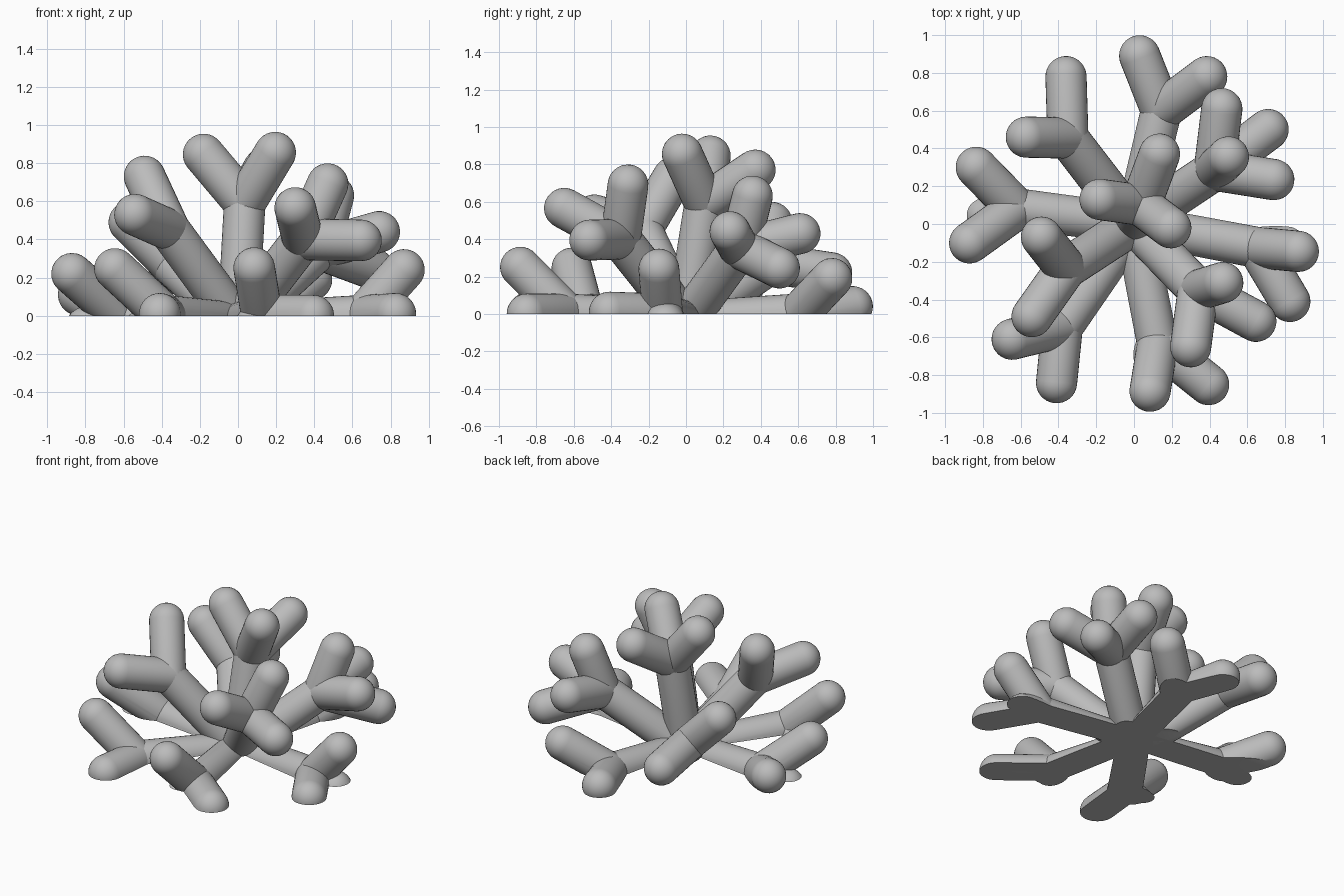
import bpy
import bmesh
from math import cos, sin, pi, tau
from mathutils import Vector

RADIUS = 0.109
SIDES = 32
ARC = 8
ROOT = (0, 0, -.04)

cube = bpy.data.objects.get("Cube")
if cube:
    bpy.data.objects.remove(cube, do_unlink=True)

grey = bpy.data.materials.new("coral_grey")
grey.use_nodes = True
colour = (0.5, 0.5, 0.5, 1)
grey.diffuse_color = colour
grey.node_tree.nodes["Principled BSDF"].inputs["Base Color"].default_value = colour


def add_capsule(bm, start, end):
    """Round-ended rod, cut flat and closed at ground level."""
    start, end = Vector(start), Vector(end)
    axis = end - start
    part = bmesh.new()
    # Half outline of the rod, spun around its length
    steps = [i * pi / 2 / ARC for i in range(ARC + 1)]
    outline = [(RADIUS * sin(a), -RADIUS * cos(a)) for a in steps]
    outline += [(RADIUS * cos(a), axis.length + RADIUS * sin(a)) for a in steps]
    verts = [part.verts.new((x, 0, z)) for x, z in outline]
    edges = [part.edges.new(pair) for pair in zip(verts, verts[1:])]
    bmesh.ops.spin(part, geom=verts + edges, cent=(0, 0, 0), axis=(0, 0, 1),
                   angle=tau, steps=SIDES, use_merge=False)
    bmesh.ops.remove_doubles(part, verts=part.verts[:], dist=0.0001)
    turn = axis.to_track_quat("Z", "Y")
    for v in part.verts:
        v.co = turn @ v.co + start
    # Flat underside
    bmesh.ops.bisect_plane(part, geom=part.verts[:] + part.edges[:] + part.faces[:],
                           plane_co=(0, 0, 0), plane_no=(0, 0, 1), clear_inner=True)
    rim = [e for e in part.edges if e.is_boundary]
    if rim:
        bmesh.ops.holes_fill(part, edges=rim, sides=0)
    bmesh.ops.recalc_face_normals(part, faces=part.faces[:])
    mesh = bpy.data.meshes.new("rod")
    part.to_mesh(mesh)
    part.free()
    bm.from_mesh(mesh)
    bpy.data.meshes.remove(mesh)


def add_branch(name, fork, tips):
    """A stem from the root to the fork, then one finger to each tip."""
    bm = bmesh.new()
    add_capsule(bm, ROOT, fork)
    for tip in tips:
        add_capsule(bm, fork, tip)
    mesh = bpy.data.meshes.new(name)
    bm.to_mesh(mesh)
    bm.free()
    mesh.materials.append(grey)
    obj = bpy.data.objects.new(name, mesh)
    bpy.context.collection.objects.link(obj)
    return obj


# Name, fork point and finger tips of each branch
BRANCHES = [
    ("centre_branch", (.035, .1, .59),
     [(-.18, .13, .845), (.195, -.02, .855), (.135, .37, .77)]),
    ("raised_back_right_branch", (-.35, .455, .27),
     [(-.36, .78, .22), (-.57, .46, .49)]),
    ("raised_back_left_branch", (.425, .285, .35),
     [(.465, .61, .43), (.71, .5, .245), (.74, .235, .44), (.5, .355, .63)]),
    ("raised_front_left_branch", (.34, -.35, .4),
     [(.47, -.31, .69), (.645, -.515, .395), (.3, -.65, .565)]),
    ("raised_front_right_branch", (-.36, -.235, .45),
     [(-.54, -.49, .53), (-.49, -.07, .73)]),
    ("ground_back_branch", (.145, .6, 0),
     [(.03, .89, .04), (.385, .78, .19), (.27, .74, -.15)]),
    ("ground_left_branch", (.655, -.125, 0),
     [(.87, -.145, .24), (.825, -.41, .01), (.81, -.11, -.05)]),
    ("ground_front_branch", (.125, -.635, 0),
     [(.085, -.885, .25), (.395, -.85, 0), (.05, -.76, -.12)]),
    ("ground_front_right_branch", (-.38, -.545, 0),
     [(-.41, -.84, .01), (-.645, -.61, .245), (-.56, -.5, -.12)]),
    ("ground_right_branch", (-.62, .08, 0),
     [(-.87, -.1, .22), (-.835, .3, .11), (-.795, .045, -.06)]),
]

bpy.ops.object.select_all(action="DESELECT")
for name, fork, tips in BRANCHES:
    branch = add_branch(name, fork, tips)
    branch.select_set(True)
    bpy.context.view_layer.objects.active = branch
bpy.ops.object.shade_smooth_by_angle()
